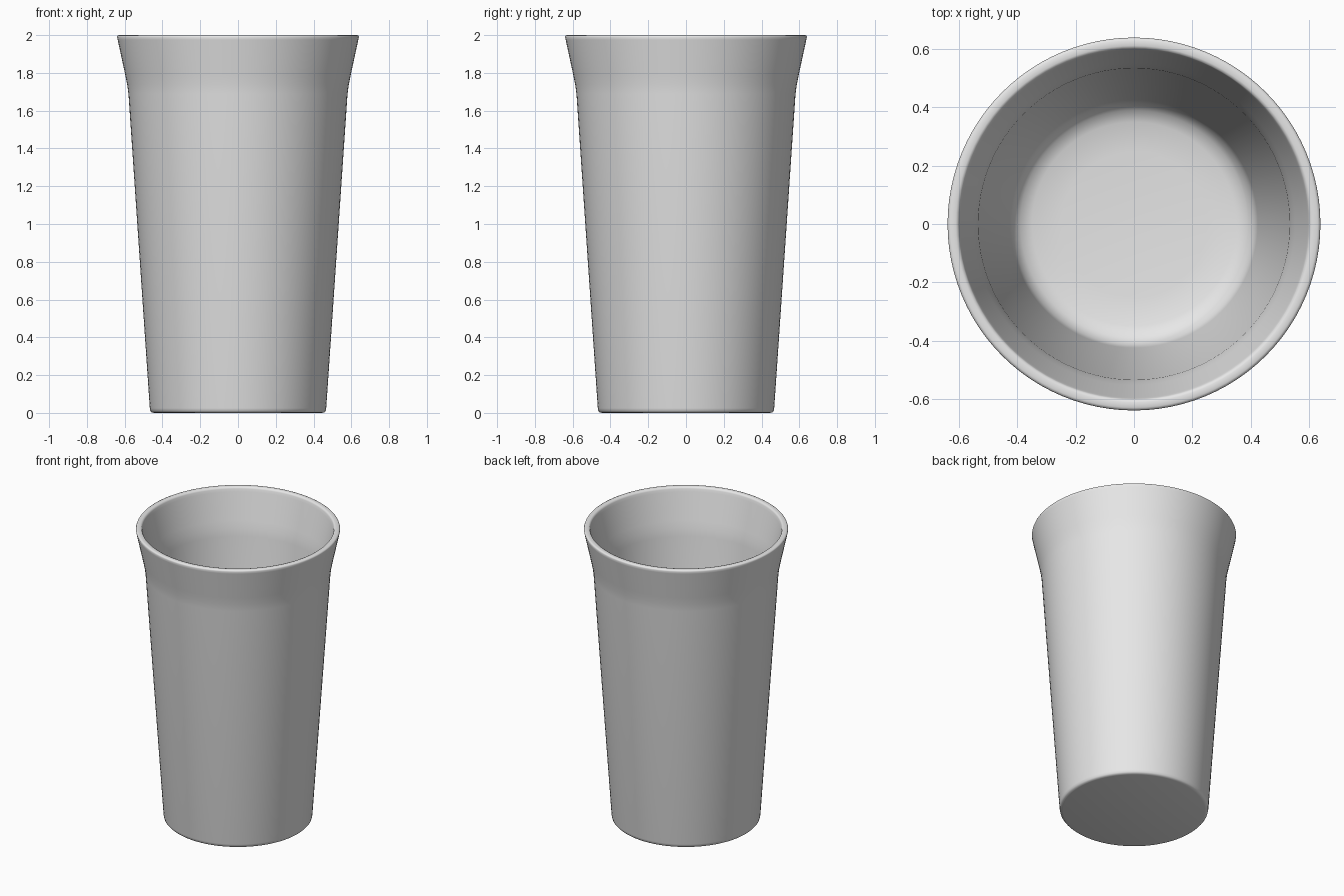
import bpy
import bmesh
import math

if "Cube" in bpy.data.objects:
    bpy.data.objects.remove(bpy.data.objects["Cube"], do_unlink=True)

SEGMENTS = 96


def make_material(name, colour):
    mat = bpy.data.materials.new(name)
    mat.use_nodes = True
    mat.diffuse_color = colour
    mat.node_tree.nodes["Principled BSDF"].inputs["Base Color"].default_value = colour
    return mat


def lathe(name, profile, mat):
    """Revolve a (radius, height) profile that starts and ends on the axis."""
    bm = bmesh.new()
    verts = [bm.verts.new((r, 0, z)) for r, z in profile]
    edges = [bm.edges.new(pair) for pair in zip(verts, verts[1:])]
    bmesh.ops.spin(bm, geom=verts + edges, cent=(0, 0, 0), axis=(0, 0, 1),
                   angle=math.tau, steps=SEGMENTS)
    bmesh.ops.remove_doubles(bm, verts=bm.verts, dist=0.0005)
    bmesh.ops.recalc_face_normals(bm, faces=bm.faces)
    mesh = bpy.data.meshes.new(name)
    bm.to_mesh(mesh)
    bm.free()
    mesh.materials.append(mat)
    obj = bpy.data.objects.new(name, mesh)
    bpy.context.collection.objects.link(obj)
    return obj


# Underside and rounded foot
foot = [(0, 0), (0.445, 0), (0.457, 0.003), (0.464, 0.01), (0.467, 0.025)]
# Tapered outer wall with a flared lip
outer = [(0.58, 1.69), (0.587, 1.74), (0.597, 1.79), (0.637, 1.975)]
# Softly rounded rim
rim = [(0.64, 1.99), (0.637, 1.997), (0.63, 2.0),
       (0.612, 2.0), (0.604, 1.997), (0.6, 1.988)]
# Inner wall, rounding into a gently dished floor
inner = [(0.596, 1.97), (0.553, 1.79), (0.542, 1.74), (0.535, 1.69),
         (0.425, 0.16), (0.415, 0.12), (0.39, 0.088), (0.35, 0.073),
         (0.25, 0.064), (0, 0.06)]

grey = make_material("plain grey", (0.8, 0.8, 0.8, 1))
cup = lathe("cup", foot + outer + rim + inner, grey)

bpy.ops.object.select_all(action="DESELECT")
cup.select_set(True)
bpy.context.view_layer.objects.active = cup
bpy.ops.object.shade_smooth_by_angle(angle=math.radians(50))
